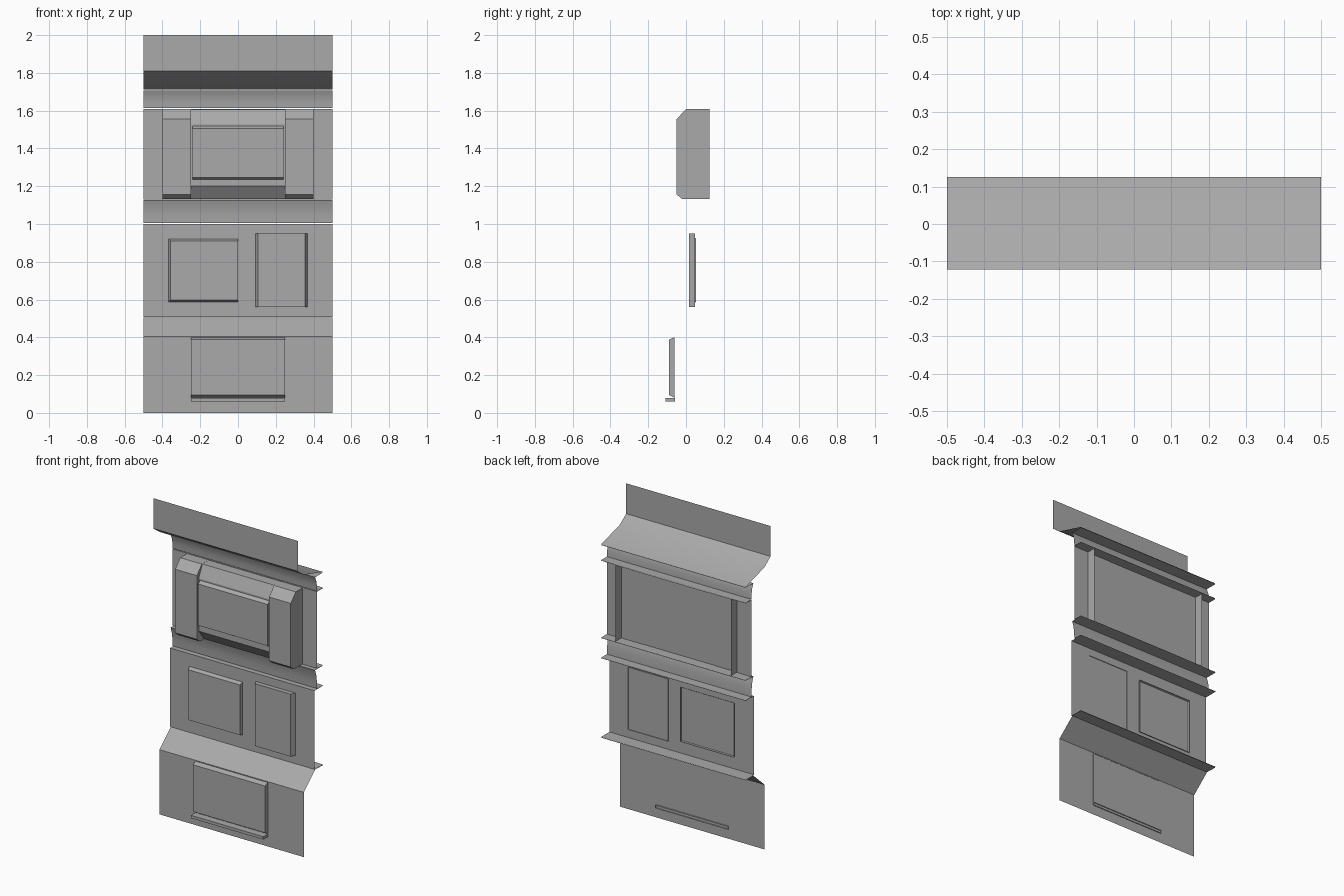
import bpy
from math import radians

cube = bpy.data.objects.get("Cube")
if cube:
    bpy.data.objects.remove(cube, do_unlink=True)

grey = bpy.data.materials.new("plain_grey")
grey.use_nodes = True
grey.diffuse_color = (0.4, 0.4, 0.4, 1)
grey.node_tree.nodes["Principled BSDF"].inputs["Base Color"].default_value = (0.4, 0.4, 0.4, 1)


def make(name, verts, faces, smooth=False):
    mesh = bpy.data.meshes.new(name)
    mesh.from_pydata(verts, [], faces)
    mesh.materials.append(grey)
    obj = bpy.data.objects.new(name, mesh)
    bpy.context.collection.objects.link(obj)
    if smooth:
        bpy.ops.object.select_all(action="DESELECT")
        obj.select_set(True)
        bpy.context.view_layer.objects.active = obj
        bpy.ops.object.shade_smooth_by_angle(angle=radians(42))
    return obj


def sheet(name, profile, x0=-0.5, x1=0.5, smooth=False):
    """Sweep a (y, z) profile, listed from bottom to top, along x."""
    verts = [(x, y, z) for y, z in profile for x in (x0, x1)]
    faces = [(2 * i, 2 * i + 1, 2 * i + 3, 2 * i + 2) for i in range(len(profile) - 1)]
    return make(name, verts, faces, smooth)


def window(name, x, z, back, front, side_slope=(0, 0), end_slope=(0, 0)):
    """Open-backed raised panel; slopes are left/right and bottom/top insets."""
    (x0, x1), (z0, z1) = x, z
    a, b = x0 + side_slope[0], x1 - side_slope[1]
    c, d = z0 + end_slope[0], z1 - end_slope[1]
    verts = [(x0, back, z0), (x1, back, z0), (x1, back, z1), (x0, back, z1),
             (a, front, c), (b, front, c), (b, front, d), (a, front, d)]
    faces = [(4, 5, 6, 7)] + [(i, (i + 1) % 4, (i + 1) % 4 + 4, i + 4) for i in range(4)]
    return make(name, verts, faces)


BACK = 0.125

# Ground storey with its sloping canopy
sheet("ground_wall", [(-0.063, 0), (-0.063, 0.405)])
sheet("canopy", [(-0.063, 0.405), (0.05, 0.505), (BACK, 0.503)])
window("ground_window", (-0.25, 0.25), (0.08, 0.40), -0.062, -0.09, end_slope=(0.015, 0.012))
window("ground_sill", (-0.25, 0.25), (0.06, 0.078), -0.058, -0.108)

# Middle storey
sheet("middle_wall", [(BACK, 0.508), (0.043, 0.508), (0.043, 1.0), (BACK, 1.0)])
window("wide_window", (-0.37, 0), (0.585, 0.925), 0.052, 0.02, (0.012, 0), (0.012, 0.014))
window("tall_window", (0.09, 0.37), (0.56, 0.95), 0.047, 0.015, (0.016, 0.016))


# Cornice strips with folded back edges
def cornice(name, z0, z1):
    h = z1 - z0
    curve = [(0.068, 0), (0.066, 0.35), (0.06, 0.7), (0.048, 1)]
    sheet(name, [(BACK, z0)] + [(y, z0 + h * t) for y, t in curve] + [(BACK, z1)], smooth=True)


cornice("lower_cornice", 1.004, 1.126)
cornice("upper_cornice", 1.614, 1.708)

# Upper storey wall
sheet("upper_wall", [(BACK, 1.13), (0.068, 1.13), (0.068, 1.61), (BACK, 1.61)])

# Bay: two pillars with chamfered ends and a recessed middle
pillar = [(BACK, 1.132), (-0.02, 1.132), (-0.05, 1.157), (-0.05, 1.555), (0, 1.608), (BACK, 1.608)]
for side, sign in (("left", 1), ("right", -1)):
    lo, hi = sorted((0.25 * sign, 0.40 * sign))
    sheet(side + "_pillar", pillar, lo, hi)
    for part, x, rear in (("outer", 0.40, BACK), ("inner", 0.25, 0.06)):
        ring = [(sign * x, min(y, rear), z) for y, z in pillar]
        order = list(range(len(ring)))
        if (part == "outer") == (sign > 0):
            order.reverse()
        make(side + "_pillar_" + part + "_side", ring, [order])

sheet("bay_middle", [(BACK, 1.133), (0.02, 1.133), (-0.03, 1.20), (-0.03, 1.53),
                     (0.005, 1.607), (BACK, 1.607)], -0.25, 0.25)
window("bay_window", (-0.24, 0.24), (1.235, 1.52), -0.03, -0.051, end_slope=(0.012, 0.014))

# Flared parapet at the top
sheet("parapet", [(BACK, 1.712), (-0.06, 1.765), (-0.122, 1.81), (-0.122, 2.0)], smooth=True)
